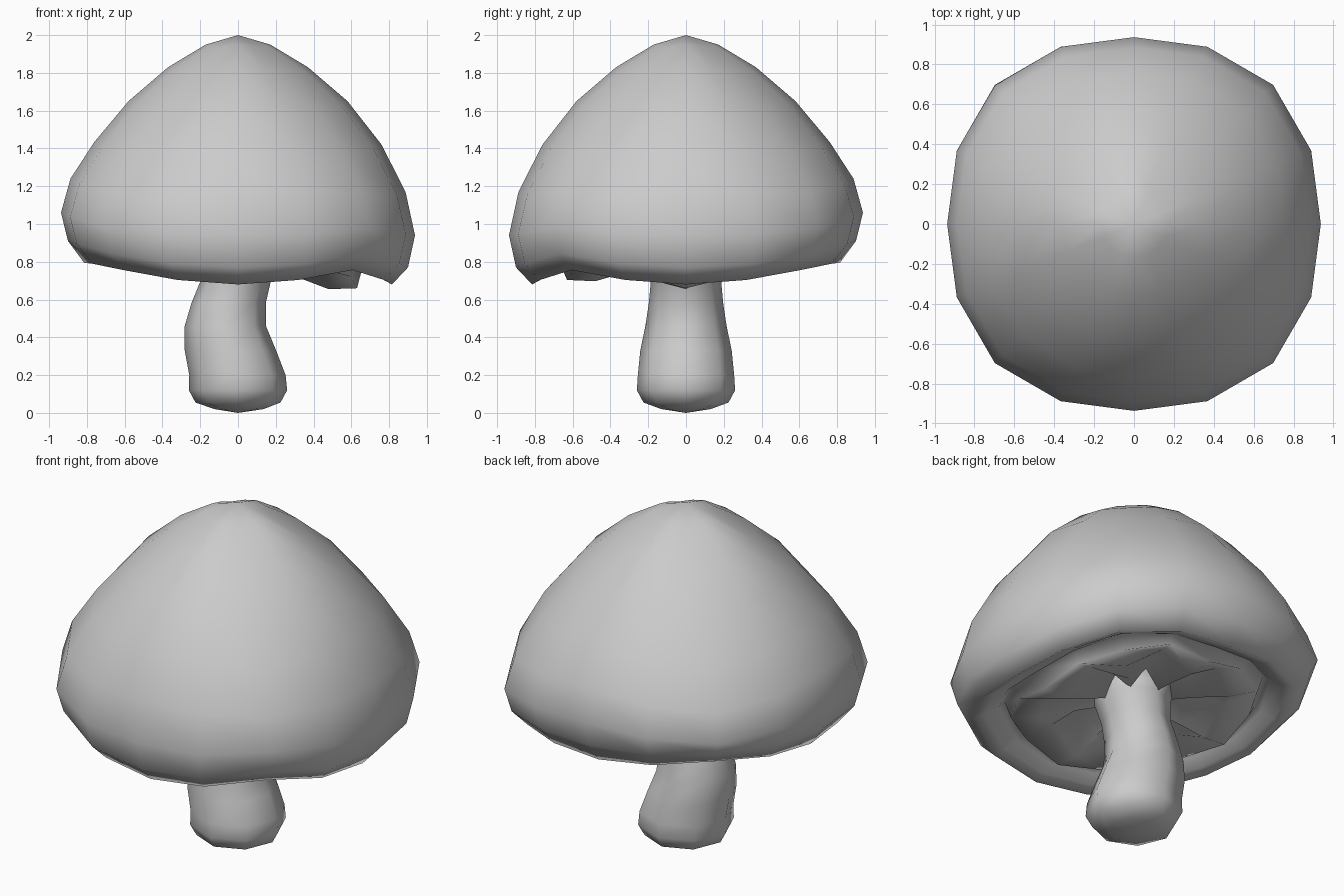
import bpy, bmesh
from math import sin, cos, pi, tau

if "Cube" in bpy.data.objects:
    bpy.data.objects.remove(bpy.data.objects["Cube"])


def loft(name, rings, start, end):
    """Skin a stack of closed rings, capped by a point at each end."""
    bm = bmesh.new()
    loops = [[bm.verts.new(p) for p in ring] for ring in rings]
    n = len(loops[0])
    for a, b in zip(loops, loops[1:]):
        for i in range(n):
            j = (i + 1) % n
            bm.faces.new((a[i], a[j], b[j], b[i]))
    for tip, loop in ((start, loops[0]), (end, loops[-1])):
        v = bm.verts.new(tip)
        for i in range(n):
            bm.faces.new((v, loop[i], loop[(i + 1) % n]))
    bmesh.ops.recalc_face_normals(bm, faces=bm.faces)
    for f in bm.faces:
        f.smooth = True
    me = bpy.data.meshes.new(name)
    bm.to_mesh(me)
    bm.free()
    ob = bpy.data.objects.new(name, me)
    bpy.context.collection.objects.link(ob)
    return ob


def bump(a, centre, reach):
    """Smooth 1-to-0 falloff around an angle."""
    d = abs((a - centre + pi) % tau - pi)
    return cos(d / reach * pi / 2) ** 2 if d < reach else 0


def droop(a, front=1.0):
    """How far the rim sags: strongest at the right and the front."""
    reach = pi * 3 / 8
    return max(bump(a, 0, reach), front * bump(a, -pi / 2, reach))


# Cap profile, crown to lip to gills:
# radius, height, sag, gill groove depth, corner drop, corner swell
cap_profile = [
    (0.17, 1.95, 0, 0, 0.02, 0), (0.37, 1.83, 0, 0, 0.03, 0.01),
    (0.58, 1.65, 0, 0, 0.04, 0.025), (0.76, 1.435, 0.015, 0, 0.05, 0.04),
    (0.887, 1.24, 0.07, 0, 0.06, 0.05), (0.937, 1.06, 0.12, 0, 0.05, 0.053),
    (0.90, 0.91, 0.14, 0, 0.03, 0.053), (0.815, 0.795, 0.115, 0, 0.01, 0.053),
    (0.76, 0.815, 0.105, 0, 0.01, 0.053), (0.69, 0.845, 0.105, 0, 0, 0.053),
    (0.66, 0.88, 0.105, 0, 0, 0.053), (0.63, 0.785, 0.125, 0.03, 0, 0.053),
    (0.48, 0.775, 0.12, 0.09, 0, 0.053), (0.31, 0.795, 0.075, 0.12, 0, 0.03),
    (0.19, 0.80, 0.03, 0.10, 0, 0),
]
SIDES = 16
cap_rings = []
for r, z, sag, groove, drop, swell in cap_profile:
    # The rim lifts a little at the back left corner
    lift = 0.4 * r * min(0.25, max(0, 1.1 - z))
    ring = []
    for i in range(SIDES):
        a = tau * i / SIDES
        corner = sin(2 * a) ** 2
        k = r * (1 + swell * corner)
        d = droop(a, 0.65 if groove else 1)
        ring.append((k * cos(a), k * sin(a),
                     z - sag * d - drop * corner + groove * (i % 2)
                     + lift * bump(a, pi * 3 / 4, pi / 4)))
    cap_rings.append(ring)
loft("cap", cap_rings, (0, 0, 2.0), (0, 0, 0.95))

# Stem rings: centre x, height, radius
stem_path = [
    (0.005, 0.02, 0.13), (0.0, 0.055, 0.225), (0.0, 0.12, 0.26),
    (-0.003, 0.2, 0.255), (-0.04, 0.33, 0.242), (-0.067, 0.46, 0.215),
    (-0.05, 0.58, 0.197), (-0.015, 0.69, 0.187), (0.01, 0.80, 0.205),
    (0.01, 0.90, 0.23),
]
stem_rings = [[(x + r * cos(tau * i / 8), r * sin(tau * i / 8), z)
               for i in range(8)] for x, z, r in stem_path]
loft("stem", stem_rings, (0, 0, 0), (0.01, 0, 0.93))
